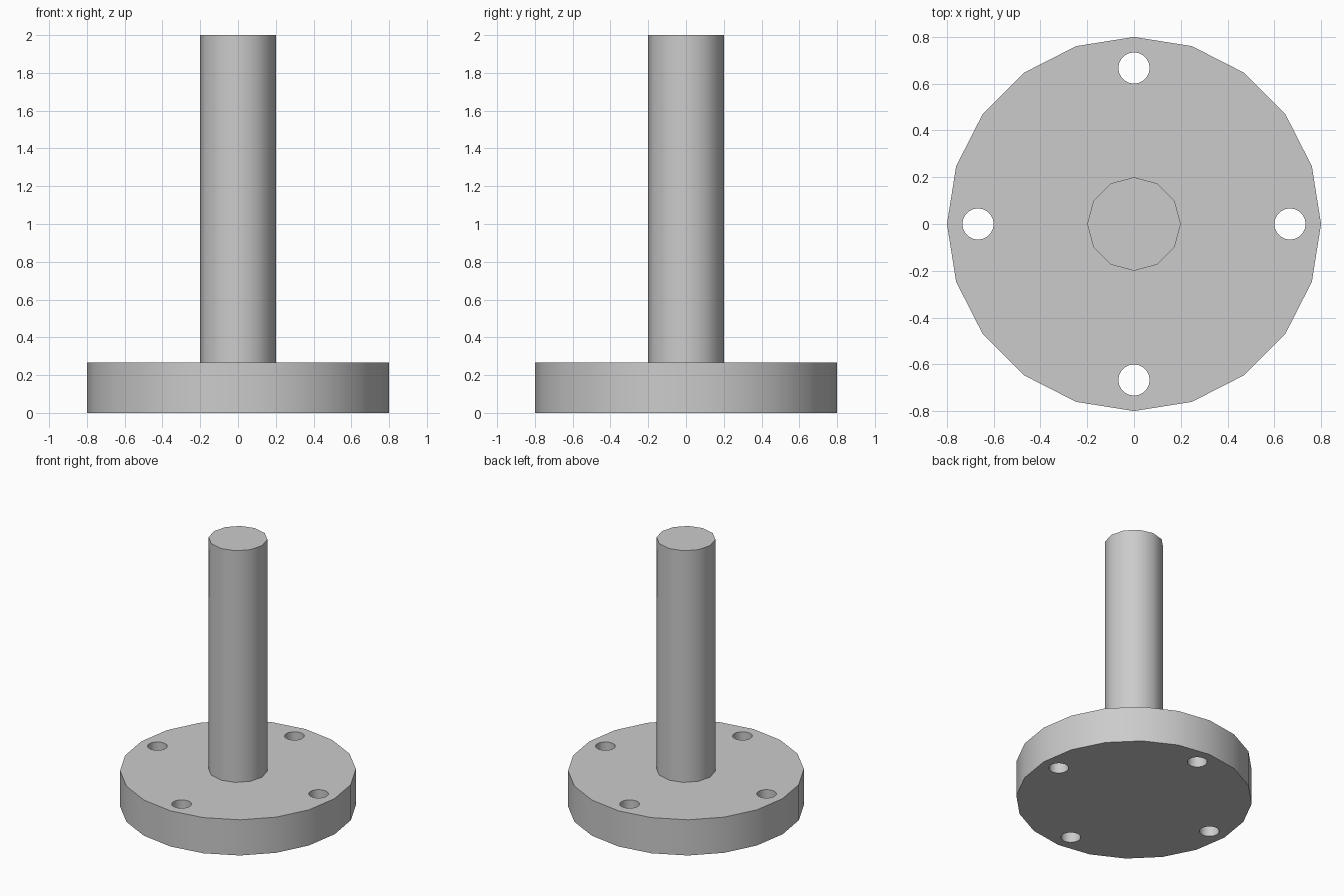
import bpy
import math

cube = bpy.data.objects.get("Cube")
if cube:
    bpy.data.objects.remove(cube, do_unlink=True)

BASE_H, TOP = 0.267, 2.0
HOLE_R, HOLE_RING = 0.067, 0.667

steel = bpy.data.materials.new("light grey metal")
steel.use_nodes = True
grey = (0.6, 0.6, 0.6, 1)
steel.diffuse_color = grey
steel.node_tree.nodes["Principled BSDF"].inputs["Base Color"].default_value = grey


def cylinder(name, sides, radius, z0, z1, x=0, y=0):
    bpy.ops.mesh.primitive_cylinder_add(
        vertices=sides, radius=radius, depth=z1 - z0,
        location=(x, y, (z0 + z1) / 2))
    obj = bpy.context.object
    obj.name = name
    obj.data.materials.append(steel)
    return obj


def smooth(obj):
    bpy.ops.object.select_all(action='DESELECT')
    obj.select_set(True)
    bpy.context.view_layer.objects.active = obj
    bpy.ops.object.shade_smooth_by_angle(angle=math.radians(40))


# Round base flange
flange = cylinder("base_flange", 20, 0.8, 0, BASE_H)

# Four bolt holes drilled through the flange
for i in range(4):
    a = i * math.pi / 2
    drill = cylinder("hole_cutter", 20, HOLE_R, -0.1, BASE_H + 0.1,
                     HOLE_RING * math.cos(a), HOLE_RING * math.sin(a))
    drill.hide_render = True
    cut = flange.modifiers.new("bolt_hole", 'BOOLEAN')
    cut.operation = 'DIFFERENCE'
    cut.solver = 'EXACT'
    cut.object = drill
    bpy.context.view_layer.objects.active = flange
    bpy.ops.object.modifier_apply(modifier=cut.name)
    bpy.data.objects.remove(drill, do_unlink=True)
smooth(flange)

# Upright post, sunk slightly into the flange
post = cylinder("post", 12, 0.2, BASE_H - 0.1, TOP)
smooth(post)
